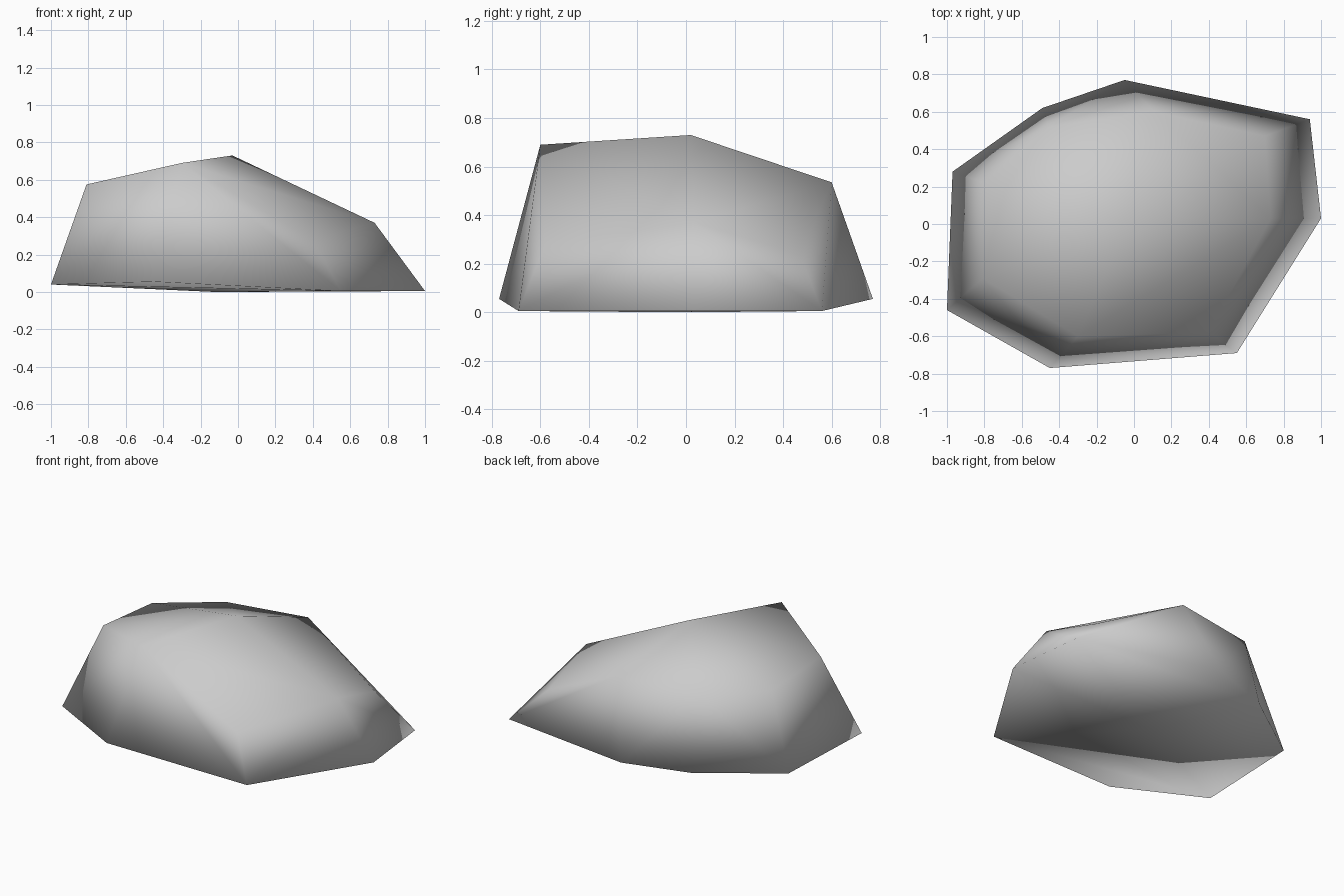
import bpy
import bmesh

cube = bpy.data.objects.get("Cube")
if cube:
    bpy.data.objects.remove(cube, do_unlink=True)

# Plain grey stone
stone = bpy.data.materials.new("grey_stone")
stone.use_nodes = True
grey = (0.6, 0.6, 0.6, 1)
stone.diffuse_color = grey
stone.node_tree.nodes["Principled BSDF"].inputs["Base Color"].default_value = grey

# Corners of the wide foot, running round the stone
foot = [(-1, -.46, .04), (-.45, -.77, .055), (.55, -.69, .005), (1, .03, .005),
        (.94, .56, .005), (-.05, .77, .055), (-.49, .62, .043), (-.97, .28, .041)]

# Corners of the shoulder, the single crown and the underside
shoulder = [(-.81, -.29, .575), (-.3, -.6, .69), (.4, -.58, .28), (.73, .03, .37),
            (.7, .47, .24), (.107, .6, .535), (-.455, .52, .52), (-.8, .22, .535)]
crown = [(-.03, .02, .73)]
underside = [(-.12, 0, 0)]

# Wrap the corners in one faceted closed skin
bm = bmesh.new()
for corner in foot + shoulder + crown + underside:
    bm.verts.new(corner)
bmesh.ops.convex_hull(bm, input=bm.verts[:])
bmesh.ops.recalc_face_normals(bm, faces=bm.faces[:])
for face in bm.faces:
    face.smooth = True

mesh = bpy.data.meshes.new("rock")
bm.to_mesh(mesh)
bm.free()
mesh.materials.append(stone)
rock = bpy.data.objects.new("rock", mesh)
bpy.context.collection.objects.link(rock)
